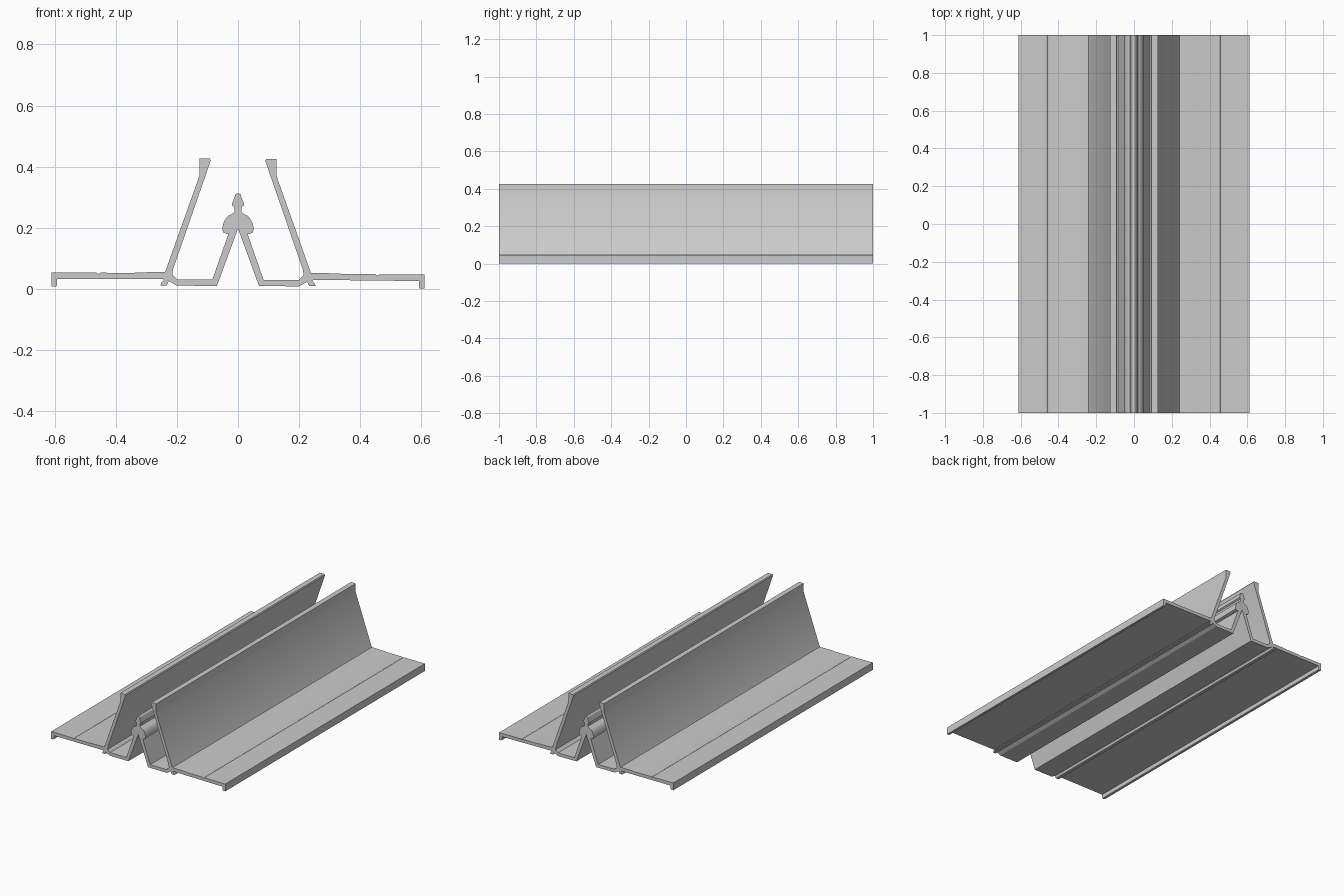
import bpy, bmesh
from math import cos, sin, radians

if "Cube" in bpy.data.objects:
    bpy.data.objects.remove(bpy.data.objects["Cube"])

TILT = 0.0055  # slight lean of the whole section, lower on the right


def arc(cx, cz, rx, rz, a0, a1, n):
    """Points on an elliptical arc, angles in degrees from +x."""
    return [(cx + rx * cos(radians(a0 + (a1 - a0) * i / n)),
             cz + rz * sin(radians(a0 + (a1 - a0) * i / n))) for i in range(n + 1)]


# Right half of the cross-section (x, z), from the inner apex round to the tip
leg_and_channel_underside = [(0, 0.197), (0.069, 0.009), (0.2, 0.009), (0.227, 0.024)]
drip_hook = [(0.233, 0.010), (0.254, 0.010), (0.251, 0.019), (0.242, 0.027), (0.247, 0.0305)]
flange = [(0.592, 0.0285), (0.592, 0.0095), (0.596, 0.0036), (0.611, 0.0036), (0.611, 0.05)]
score_groove = [(0.464, 0.050), (0.457, 0.0455), (0.450, 0.050), (0.34, 0.050), (0.33, 0.052)]
side_wall = [(0.240, 0.053), (0.236, 0.061), (0.126, 0.37), (0.126, 0.426),
             (0.093, 0.426), (0.089, 0.420), (0.213, 0.062), (0.215, 0.045)]
channel_top = [(0.198, 0.029), (0.084, 0.029), (0.0315, 0.179)]
barb = [(0.036, 0.179), (0.049, 0.185)] + arc(0.014, 0.193, 0.037, 0.052, 0, 80, 6)
arrow_head = [(0.011, 0.252), (0.011, 0.268), (0.02, 0.274)] + \
    [(0.019, 0.281)] + arc(0, 0.300, 0.011, 0.013, 0, 90, 4)

half = (leg_and_channel_underside + drip_hook + flange + score_groove
        + side_wall + channel_top + barb + arrow_head)

# Mirror the half to close the outline, then lean it slightly
outline = half + [(-x, z) for x, z in reversed(half[1:-1])]
outline = [(x, z - TILT * x) for x, z in outline]

# Extrude the section along the full length
bm = bmesh.new()
face = bm.faces.new([bm.verts.new((x, -1, z)) for x, z in outline])
ext = bmesh.ops.extrude_face_region(bm, geom=[face], use_keep_orig=True)
bmesh.ops.translate(bm, vec=(0, 2, 0),
                    verts=[g for g in ext["geom"] if isinstance(g, bmesh.types.BMVert)])
bmesh.ops.recalc_face_normals(bm, faces=bm.faces)
mesh = bpy.data.meshes.new("extruded_joint_profile")
bm.to_mesh(mesh)
bm.free()

strip = bpy.data.objects.new("extruded_joint_profile", mesh)
bpy.context.collection.objects.link(strip)
bpy.context.view_layer.objects.active = strip
strip.select_set(True)
bpy.ops.object.shade_smooth_by_angle(angle=radians(25))
